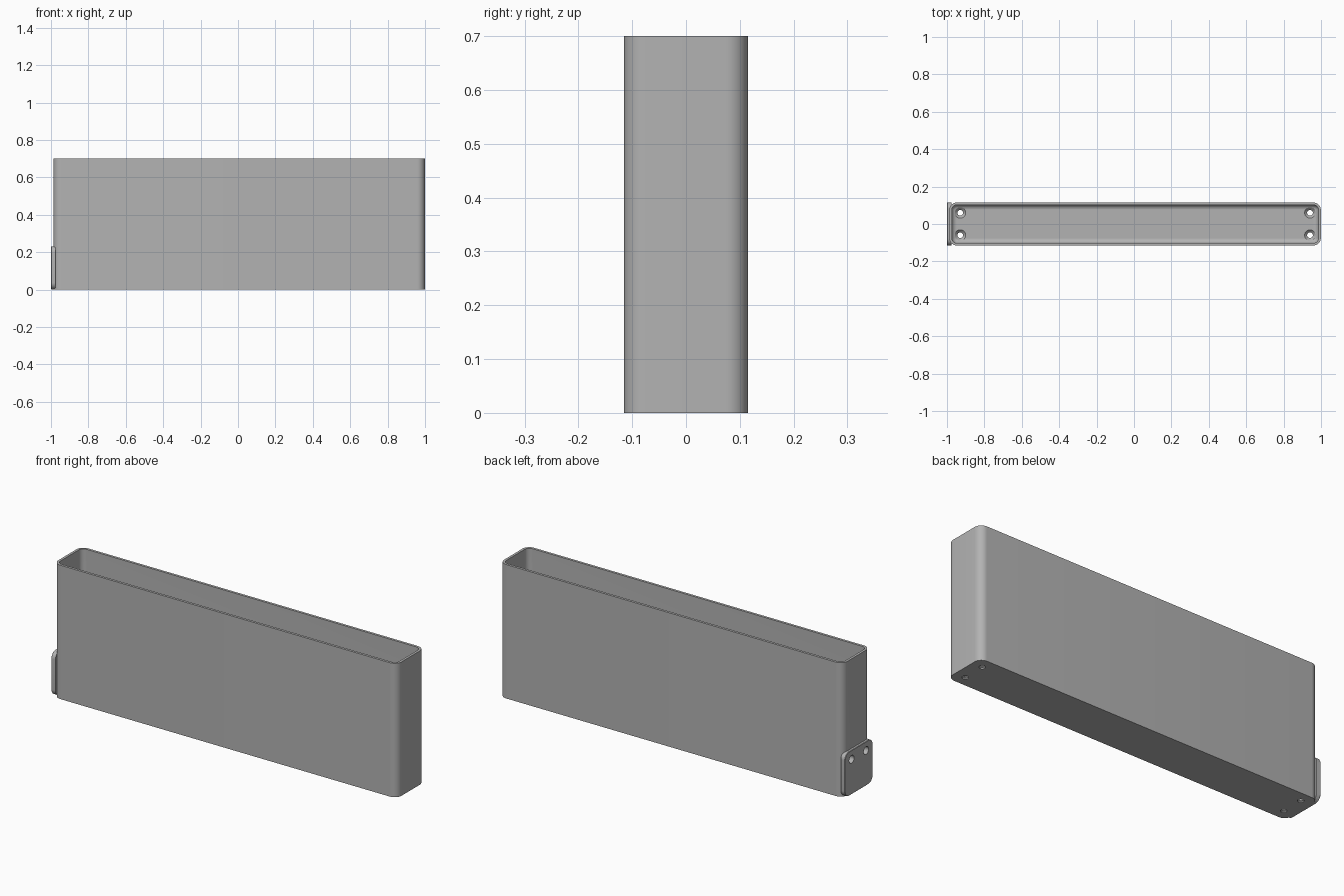
import bpy, bmesh, math
from mathutils import Matrix

if "Cube" in bpy.data.objects:
    bpy.data.objects.remove(bpy.data.objects["Cube"])

grey = bpy.data.materials.new("mid grey")
grey.use_nodes = True
grey.diffuse_color = (0.45, 0.45, 0.45, 1)
grey.node_tree.nodes["Principled BSDF"].inputs["Base Color"].default_value = grey.diffuse_color

SEG = 10


def rounded_rect(hx, hy, r):
    """Outline of a rectangle with rounded corners, counter-clockwise."""
    points = []
    for i, (sx, sy) in enumerate([(1, 1), (-1, 1), (-1, -1), (1, -1)]):
        for k in range(SEG + 1):
            a = (i + k / SEG) * math.pi / 2
            points.append((sx * (hx - r) + r * math.cos(a), sy * (hy - r) + r * math.sin(a)))
    return points


def circle(r):
    return [(r * math.cos(a), r * math.sin(a)) for a in (math.tau * k / 32 for k in range(32))]


def loft(name, rings, matrix=Matrix()):
    """Capped solid through a stack of (outline, height) rings."""
    bm = bmesh.new()
    loops = [[bm.verts.new((x, y, z)) for x, y in outline] for outline, z in rings]
    n = len(loops[0])
    for low, high in zip(loops, loops[1:]):
        for i in range(n):
            j = (i + 1) % n
            bm.faces.new((low[i], low[j], high[j], high[i]))
    bm.faces.new(loops[0][::-1])
    bm.faces.new(loops[-1])
    bmesh.ops.recalc_face_normals(bm, faces=bm.faces)
    bm.transform(matrix)
    mesh = bpy.data.meshes.new(name)
    bm.to_mesh(mesh)
    bm.free()
    obj = bpy.data.objects.new(name, mesh)
    bpy.context.collection.objects.link(obj)
    mesh.materials.append(grey)
    return obj


def cut(target, cutters):
    """Subtract the cutters, bake the result, and discard them."""
    bpy.context.view_layer.objects.active = target
    for c in cutters:
        c.hide_render = True
        mod = target.modifiers.new("cut", "BOOLEAN")
        mod.operation, mod.solver, mod.object = "DIFFERENCE", "EXACT", c
        bpy.ops.object.modifier_apply(modifier=mod.name)
    for c in cutters:
        bpy.data.objects.remove(c)


# Box dimensions
HX, HY, TOP, R = 0.993, 0.115, 0.70, 0.04
CX, WALL, FLOOR, FILLET = 0.006, 0.013, 0.02, 0.025

# Open box with softly rounded vertical corners
box = loft("box", [(rounded_rect(HX, HY, R), 0), (rounded_rect(HX, HY, R), TOP)],
           Matrix.Translation((CX, 0, 0)))

# Cavity with a fillet around the floor
rings = []
for k in range(7):
    a = k / 6 * math.pi / 2
    inset = WALL + FILLET * (1 - math.sin(a))
    rings.append((rounded_rect(HX - inset, HY - inset, max(R - inset, 0.002)),
                  FLOOR + FILLET * (1 - math.cos(a))))
rings.append((rounded_rect(HX - WALL, HY - WALL, R - WALL), TOP + 0.1))
cavity = loft("cavity_cutter", rings, Matrix.Translation((CX, 0, 0)))

# Four countersunk floor holes
cutters = [cavity]
for sx in (-1, 1):
    for sy in (-1, 1):
        cutters.append(loft("floor_hole_cutter",
                            [(circle(0.015), -0.05), (circle(0.015), 0.006),
                             (circle(0.029), FLOOR), (circle(0.029), FLOOR + 0.03)],
                            Matrix.Translation((CX + sx * 0.935, sy * 0.06, 0))))

# Mounting plate on the right end, facing -x
turn = Matrix.Rotation(-math.pi / 2, 4, "Y")
plate = loft("mounting_plate",
             [(rounded_rect(0.115, HY, 0.035), 0.976), (rounded_rect(0.115, HY, 0.035), 0.998),
              (rounded_rect(0.113, HY - 0.002, 0.033), 1.0)],
             Matrix.Translation((0, 0, 0.117)) @ turn)


def plate_holes():
    return [loft("plate_hole_cutter", [(circle(0.02), 0.94), (circle(0.02), 1.05)],
                 Matrix.Translation((0, sy * 0.06, 0.185)) @ turn) for sy in (-1, 1)]


cut(box, cutters + plate_holes())

# Hollow the plate where it overlaps the box, so it sits against the end wall
wall_cutter = loft("wall_cutter", [(rounded_rect(HX, HY, R), -0.1), (rounded_rect(HX, HY, R), TOP)],
                   Matrix.Translation((CX, 0, 0)))
cut(plate, [wall_cutter] + plate_holes())

# Smooth the curved corners and keep the crisp edges
for obj in (box, plate):
    bpy.ops.object.select_all(action="DESELECT")
    obj.select_set(True)
    bpy.context.view_layer.objects.active = obj
    bpy.ops.object.shade_smooth_by_angle(angle=math.radians(30))
